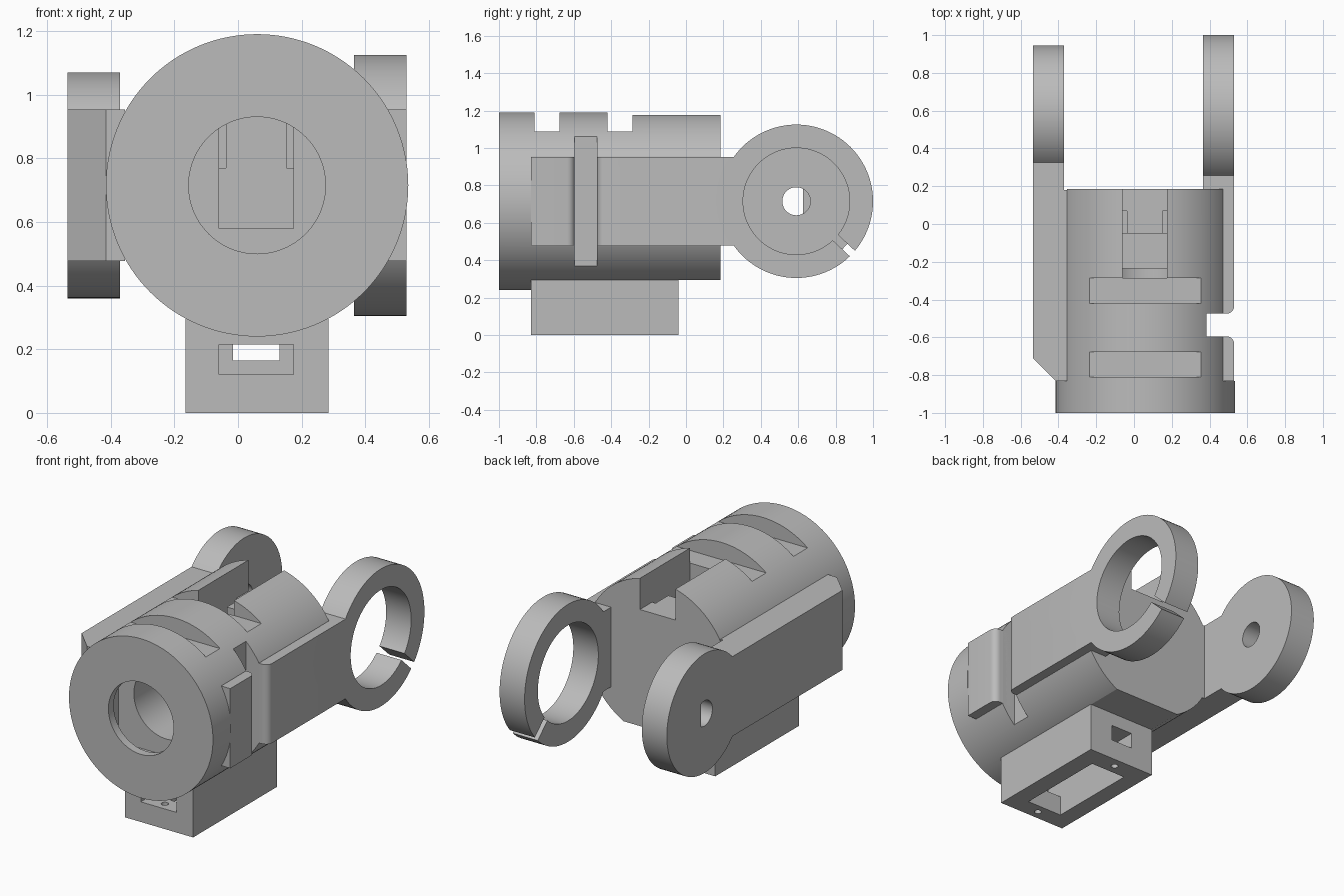
import bpy, bmesh, math
from mathutils import Matrix, Vector

if "Cube" in bpy.data.objects:
    bpy.data.objects.remove(bpy.data.objects["Cube"], do_unlink=True)

grey = bpy.data.materials.new("plain_grey")
grey.use_nodes = True
grey.diffuse_color = (0.5, 0.5, 0.5, 1)
grey.node_tree.nodes["Principled BSDF"].inputs["Base Color"].default_value = (0.5, 0.5, 0.5, 1)

CX, CZ = 0.06, 0.715      # barrel axis
PY = 0.59                 # pivot position along y
FAR = 3


def finish(bm, name):
    bmesh.ops.recalc_face_normals(bm, faces=bm.faces)
    mesh = bpy.data.meshes.new(name)
    bm.to_mesh(mesh)
    bm.free()
    mesh.materials.append(grey)
    ob = bpy.data.objects.new(name, mesh)
    bpy.context.collection.objects.link(ob)
    return ob


def box(name, xs, ys, zs, matrix=None):
    bm = bmesh.new()
    bmesh.ops.create_cube(bm, size=1)
    for v in bm.verts:
        v.co = Vector([r[0] if c < 0 else r[1] for c, r in zip(v.co, (xs, ys, zs))])
    if matrix:
        bm.transform(matrix)
    return finish(bm, name)


def lathe(name, profile, axis, centre, steps=96):
    """Spin (radius, height) points about the given axis."""
    bm = bmesh.new()
    vs = [bm.verts.new((r, 0, h)) for r, h in profile]
    es = [bm.edges.new(p) for p in zip(vs, vs[1:])]
    bmesh.ops.spin(bm, geom=vs + es, cent=(0, 0, 0), axis=(0, 0, 1),
                   angle=2 * math.pi, steps=steps)
    bmesh.ops.remove_doubles(bm, verts=bm.verts, dist=1e-5)
    bmesh.ops.dissolve_limit(bm, angle_limit=0.01, verts=bm.verts, edges=bm.edges)
    for v in bm.verts:
        x, y, z = v.co
        v.co = {"x": (z, x, y), "y": (y, z, x), "z": (x, y, z)}[axis]
    bm.transform(Matrix.Translation(centre))
    return finish(bm, name)


def rod(name, r, a, b, axis, centre, steps=96):
    return lathe(name, [(0, a), (r, a), (r, b), (0, b)], axis, centre, steps)


def plan(name, points, z0, z1):
    """Extrude an outline drawn in x, y."""
    bm = bmesh.new()
    face = bm.faces.new([bm.verts.new((x, y, z0)) for x, y in points])
    top = bmesh.ops.extrude_face_region(bm, geom=[face])["geom"]
    bmesh.ops.translate(bm, vec=(0, 0, z1 - z0),
                        verts=[g for g in top if isinstance(g, bmesh.types.BMVert)])
    return finish(bm, name)


def combine(ob, other, operation="DIFFERENCE"):
    mod = ob.modifiers.new("bool", "BOOLEAN")
    mod.operation, mod.solver, mod.object = operation, "EXACT", other
    bpy.ops.object.select_all(action="DESELECT")
    bpy.context.view_layer.objects.active = ob
    ob.select_set(True)
    bpy.ops.object.modifier_apply(modifier=mod.name)
    bpy.data.objects.remove(other, do_unlink=True)


def cut(ob, *cutters):
    for c in cutters:
        combine(ob, c)


def smooth(ob):
    bpy.ops.object.select_all(action="DESELECT")
    bpy.context.view_layer.objects.active = ob
    ob.select_set(True)
    bpy.ops.object.shade_smooth_by_angle(angle=math.radians(25))


wide = (-FAR, FAR)
slot_x = (-0.06, 0.175)
barrel_axis = (CX, 0, CZ)
pivot = (0, PY, CZ)

# Barrel with flats behind the front collar
body = rod("barrel", 0.475, -1, 0.185, "y", barrel_axis, 128)
behind = (-0.83, FAR)
cut(body,
    box("flat_left", (0.47, FAR), behind, wide),
    box("flat_right", (-FAR, -0.355), behind, wide),
    box("flat_bottom", wide, behind, (-FAR, 0.295)))

# Strap grooves across the top and strap notch in the flank
for y in (-0.81, -0.42):
    cut(body, box("groove", wide, (y, y + 0.133), (1.087, FAR)))
cut(body, box("notch", (0.385, FAR), (-0.595, -0.475), wide))

# Front bore, inner chamber, rear pocket and cable channels
h = 0.315
cut(body,
    rod("bore", 0.215, -FAR, -0.235, "y", barrel_axis),
    box("chamber", (CX - h, CX + h), (-0.95, -0.76), (CZ - h, CZ + h)),
    box("pocket", slot_x, (-0.287, -0.05), (0.58, FAR)),
    box("top_slot", slot_x, (-0.1, FAR), (0.99, FAR)))
for xs in ((-0.06, -0.038), (0.152, 0.175)):
    cut(body, box("cable_channel", xs, (-0.1, 0.07), (0.77, 1.05)))
smooth(body)

# Hollow mounting block underneath
block = box("mount_block", (-0.165, 0.285), (-0.83, -0.04), (0, 0.295))
cut(block,
    box("bay", slot_x, (-0.72, -0.16), (-1, 0.215)),
    box("front_window", slot_x, (-1, -0.7), (0.12, 0.215)),
    box("rear_window", (-0.015, 0.13), (-0.2, 0.2), (0.165, 0.215)),
    box("rear_step", (-0.015, 0.13), (-0.1, 0.2), (0.12, 0.2)))
for y in (-0.775, -0.1):
    cut(block, rod("screw_hole", 0.02, -1, 0.14, "z", (CX, y, 0), 24))
smooth(block)

# Left arm with rounded strap notch and split clamp ring
arm_z = (0.478, 0.953)
r = 0.04
steps = [i * math.pi / 12 for i in range(7)]
front_round = [(0.49 + r * math.cos(a), -0.635 + r * math.sin(a)) for a in steps]
back_round = [(0.49 + r * math.sin(a), -0.435 - r * math.cos(a)) for a in steps]
left = plan("left_arm_with_clamp_ring",
            [(0.38, -0.83), (0.53, -0.83)] + front_round +
            [(0.385, -0.595), (0.385, -0.475)] + back_round +
            [(0.53, 0.29), (0.365, 0.29), (0.365, 0.18), (0.38, 0.18)], *arm_z)
combine(left, rod("ring", 0.41, 0.365, 0.53, "x", pivot), "UNION")
slit = Matrix.Translation(pivot) @ Matrix.Rotation(math.radians(-43), 4, "X")
cut(left,
    rod("ring_hole", 0.285, 0.2, 0.7, "x", pivot),
    box("slit", (0.2, 0.7), (0.2, 0.5), (-0.02, 0.02), slit))
smooth(left)

# Right arm with dished pivot disc
right = plan("right_arm_with_pivot_disc",
             [(-0.355, -0.83), (-0.355, 0.18), (-0.37, 0.18), (-0.37, 0.36),
              (-0.535, 0.36), (-0.535, -0.71), (-0.415, -0.83)], *arm_z)
combine(right, rod("disc", 0.355, -0.535, -0.37, "x", pivot), "UNION")
fillet = [(0.255 + 0.045 * math.cos(a), -0.375 - 0.045 * math.sin(a)) for a in steps]
cut(right, lathe("dish", [(0, -0.3), (0.3, -0.3)] + fillet + [(0, -0.42)], "x", pivot))

# Shaft hole, D-shaped on the outer side
d_hole = rod("d_hole", 0.075, -0.7, -0.3, "x", pivot, 48)
cut(d_hole, box("d_flat", wide, (0.625, FAR), wide))
cut(right, rod("shaft_hole", 0.075, -0.48, -0.3, "x", pivot, 48), d_hole)
smooth(right)
